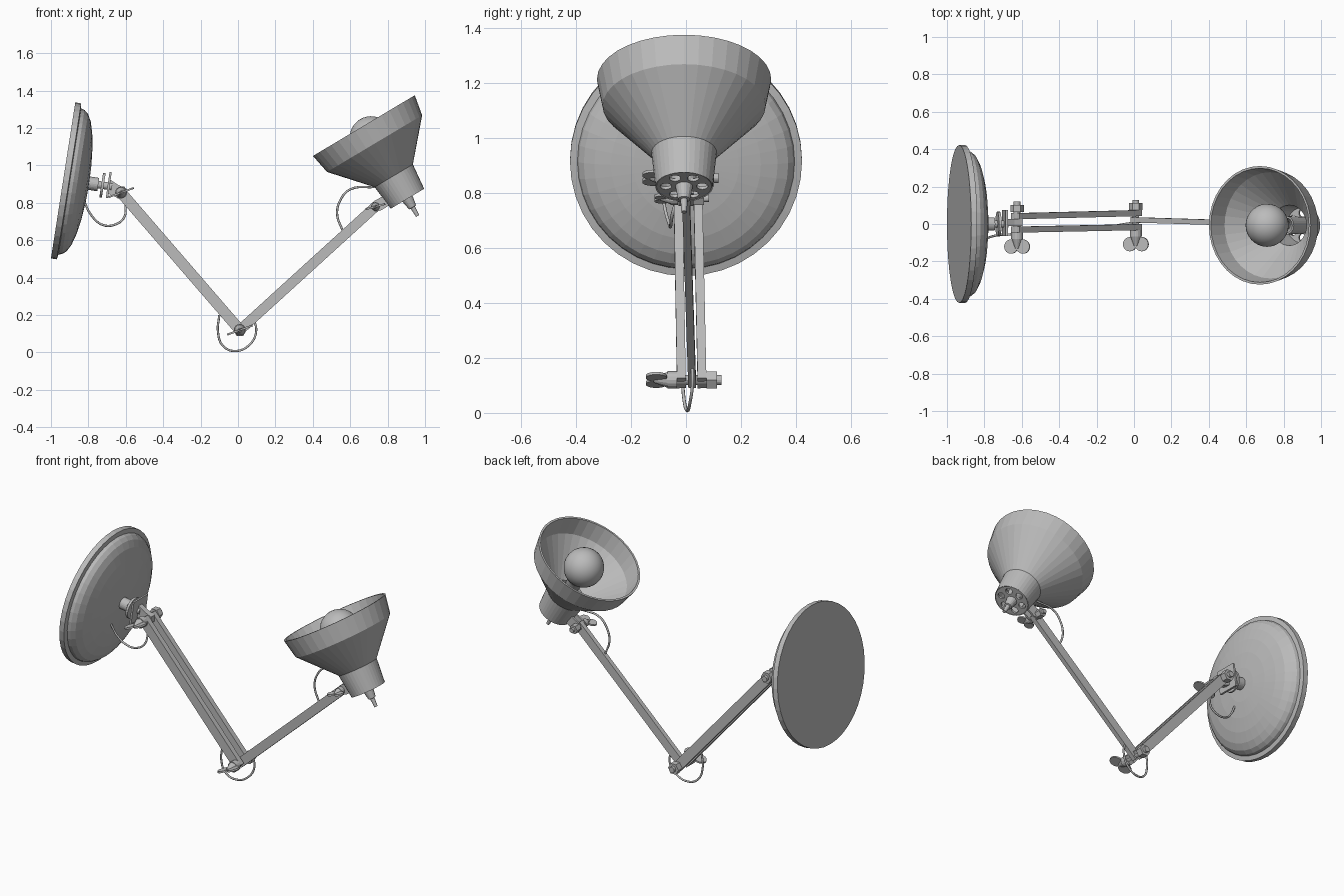
import bpy, bmesh, math
from mathutils import Vector, Matrix

cube = bpy.data.objects.get("Cube")
if cube:
    bpy.data.objects.remove(cube, do_unlink=True)

grey = bpy.data.materials.new("satin_grey")
grey.use_nodes = True
grey.diffuse_color = (0.5, 0.5, 0.5, 1)
grey.node_tree.nodes["Principled BSDF"].inputs["Base Color"].default_value = (0.5, 0.5, 0.5, 1)


def finish(name, bm, smooth=False):
    bmesh.ops.recalc_face_normals(bm, faces=bm.faces)
    for f in bm.faces:
        f.smooth = smooth
    mesh = bpy.data.meshes.new(name)
    bm.to_mesh(mesh)
    bm.free()
    mesh.materials.append(grey)
    obj = bpy.data.objects.new(name, mesh)
    bpy.context.collection.objects.link(obj)
    return obj


def lathe(name, origin, axis, profile, seg=32, smooth=False):
    """Turn (radius, distance) points around an axis; the ends close on the axis."""
    place = Matrix.Translation(origin) @ Vector(axis).to_track_quat('Z', 'Y').to_matrix().to_4x4()
    bm = bmesh.new()
    verts = [bm.verts.new((r, 0, s)) for r, s in profile]
    edges = [bm.edges.new(pair) for pair in zip(verts, verts[1:])]
    bmesh.ops.spin(bm, geom=verts + edges, axis=(0, 0, 1), cent=(0, 0, 0),
                   angle=math.tau, steps=seg, use_merge=False)
    bmesh.ops.remove_doubles(bm, verts=bm.verts, dist=0.0005)
    bm.transform(place)
    return finish(name, bm, smooth)


def rod(name, start, end, r1, r2=None, seg=16):
    start, end = Vector(start), Vector(end)
    d = (end - start).length
    r2 = r1 if r2 is None else r2
    return lathe(name, start, end - start, [(0, 0), (r1, 0), (r2, d), (0, d)], seg)


def bar(name, start, end, width, thick, extra=0.015):
    """Flat bar between two pivots, wide in the xz plane and thin along y."""
    start, end = Vector(start), Vector(end)
    u = (end - start).normalized()
    v = u.cross(Vector((0, 1, 0))).normalized()
    w = u.cross(v)
    m = Matrix((u, v, w)).transposed().to_4x4()
    m.translation = (start + end) / 2
    bm = bmesh.new()
    bmesh.ops.create_cube(bm, size=1)
    bm.transform(m @ Matrix.Diagonal(((end - start).length + 2 * extra, width, thick, 1)))
    return finish(name, bm)


def plate(name, outline, y, thick):
    """Outline in the xz plane, extruded along y."""
    bm = bmesh.new()
    face = bm.faces.new([bm.verts.new((x, y - thick / 2, z)) for x, z in outline])
    ext = bmesh.ops.extrude_face_region(bm, geom=[face])
    bmesh.ops.translate(bm, vec=(0, thick, 0),
                        verts=[v for v in ext["geom"] if isinstance(v, bmesh.types.BMVert)])
    return finish(name, bm)


def cable(name, points, radius=0.006):
    curve = bpy.data.curves.new(name, 'CURVE')
    curve.dimensions = '3D'
    curve.bevel_depth = radius
    curve.bevel_resolution = 2
    curve.use_fill_caps = True
    curve.resolution_u = 6
    spline = curve.splines.new('BEZIER')
    spline.bezier_points.add(len(points) - 1)
    for bp, co in zip(spline.bezier_points, points):
        bp.co = co
        bp.handle_left_type = bp.handle_right_type = 'AUTO'
    curve.materials.append(grey)
    obj = bpy.data.objects.new(name, curve)
    bpy.context.collection.objects.link(obj)


def wing_bolt(name, x, z, front, back, size=1.0, tilt=20):
    """Bolt along y with a hex nut behind and a wing nut in front."""
    def at(y, along=0.0):
        a = math.radians(tilt)
        return Vector((x + along * math.cos(a), y, z + along * math.sin(a)))
    rod(name + "_shaft", at(front), at(back + 0.055), 0.018 * size)
    rod(name + "_hex_nut", at(back), at(back + 0.038), 0.036 * size, seg=6)
    rod(name + "_collar", at(front), at(front - 0.035 * size), 0.032 * size)
    rod(name + "_wing_hub", at(front - 0.03 * size), at(front - 0.085 * size), 0.03 * size, 0.01 * size)
    a = math.radians(tilt)
    normal = Vector((-math.sin(a), 0, math.cos(a)))
    for side, label in ((-1, "right"), (1, "left")):
        c = at(front - 0.075 * size, side * 0.034 * size)
        rod(f"{name}_wing_{label}", c - normal * 0.005, c + normal * 0.005, 0.038 * size, seg=24)


# Wall base: flat back, stepped rim and shallow dome
base_c, base_n = Vector((-0.935, 0, 0.92)), Vector((0.988, 0, -0.154))
dome = [(0.385 * math.cos(t), 0.055 + 0.085 * math.sin(t))
        for t in (math.radians(15 * i) for i in range(1, 7))]
lathe("wall_base", base_c, base_n,
      [(0, 0), (0.422, 0), (0.422, 0.032), (0.395, 0.036), (0.39, 0.055)] + dome, 40)

# Swivel mount between the base and the first pivot
def on_base(t, y=0.0):
    return base_c + base_n * t + Vector((0, y, 0.007))

rod("base_stem", on_base(0.12), on_base(0.19), 0.036, seg=24)
rod("swivel_spindle", on_base(0.18), on_base(0.265), 0.02)
rod("swivel_disc", on_base(0.206), on_base(0.22), 0.066, seg=24)
plate("swivel_plate", [(-0.707, 0.825), (-0.695, 0.825), (-0.675, 0.965), (-0.687, 0.965)], 0.005, 0.14)
plate("swivel_tongue", [(-0.695, 0.85), (-0.63, 0.82), (-0.595, 0.835),
                        (-0.595, 0.875), (-0.64, 0.895), (-0.685, 0.925)], 0.008, 0.035)

# Arms: a pair on the wall side, a single one on the lamp side
A, B, C = (-0.625, 0.855), (0.01, 0.12), (0.735, 0.78)
for label, ya, yb in (("front", -0.03, -0.017), ("back", 0.042, 0.058)):
    bar(f"wall_arm_{label}", (A[0], ya, A[1]), (B[0], yb, B[1]), 0.058, 0.032)
bar("lamp_arm", (B[0], 0.022, B[1]), (C[0], 0.0, C[1]), 0.054, 0.028)

# Pivot bolts
wing_bolt("wall_pivot", *A, -0.046, 0.064)
wing_bolt("elbow_pivot", *B, -0.033, 0.074)
wing_bolt("lamp_pivot", *C, -0.03, 0.028, 0.75, 15)

# Shade: one thin closed shell
shade_o, shade_n = Vector((0.673, -0.007, 1.213)), Vector((0.512, 0, -0.859))
outer = [(0.317, 0), (0.296, 0.112), (0.119, 0.312), (0.104, 0.455)]
inner = [(0.094, 0.445), (0.108, 0.306), (0.284, 0.108), (0.305, 0)]
lathe("shade", shade_o, shade_n, outer + inner + [outer[0]], 36)


def on_shade(s, u=0.0, v=0.0):
    return shade_o + shade_n * s + Vector((0.859, 0, 0.512)) * u + Vector((0, v, 0))


# Perforated end cap
cap = rod("shade_cap", on_shade(0.441), on_shade(0.453), 0.1, seg=36)
cutter_bm = bmesh.new()
turn = shade_n.to_track_quat('Z', 'Y').to_matrix().to_4x4()
for i in range(6):
    a = math.tau * (i + 0.5) / 6
    pos = on_shade(0.447, 0.066 * math.cos(a), 0.066 * math.sin(a))
    bmesh.ops.create_cone(cutter_bm, cap_ends=True, segments=16, radius1=0.021, radius2=0.021,
                          depth=0.06, matrix=Matrix.Translation(pos) @ turn)
cutter = finish("vent_cutter", cutter_bm)
cutter.hide_render = True
cut = cap.modifiers.new("vents", 'BOOLEAN')
cut.operation, cut.object, cut.solver = 'DIFFERENCE', cutter, 'EXACT'
bpy.context.view_layer.update()
cut_mesh = bpy.data.meshes.new_from_object(cap.evaluated_get(bpy.context.evaluated_depsgraph_get()))
cap.modifiers.clear()
cap.data = cut_mesh
bpy.data.objects.remove(cutter, do_unlink=True)

# Cable gland, socket and bulb
lathe("cable_gland", on_shade(0.44), shade_n,
      [(0, 0), (0.034, 0), (0.022, 0.068), (0.013, 0.07), (0.01, 0.122), (0, 0.122)], 16)
rod("bulb_socket", on_shade(0.27), on_shade(0.445), 0.05, 0.045, 24)
ball = [(0.115 * math.sin(t), 0.0755 - 0.115 * math.cos(t))
        for t in (math.radians(10 * i) for i in range(16))]
lathe("bulb", shade_o, shade_n, ball + [(0.045, 0.2), (0.04, 0.29), (0, 0.29)], 32, True)

# Lug joining the lamp pivot to the shade neck
for label, y in (("front", -0.021), ("back", 0.021)):
    plate(f"lamp_lug_{label}", [(0.712, 0.77), (0.735, 0.752), (0.765, 0.76),
                                (0.83, 0.80), (0.80, 0.85), (0.725, 0.808)], y, 0.012)

# Slack cable loops at each joint
cable("wall_cable", [(-0.82, -0.085, 0.80), (-0.785, -0.075, 0.735), (-0.73, -0.06, 0.685),
                     (-0.67, -0.056, 0.68), (-0.61, -0.05, 0.72), (-0.60, -0.03, 0.79)])
cable("elbow_cable", [(-0.10, -0.012, 0.20), (-0.107, -0.012, 0.11), (-0.08, -0.005, 0.035),
                      (-0.015, 0.005, 0.008), (0.06, 0.015, 0.04), (0.097, 0.024, 0.11),
                      (0.085, 0.022, 0.18)])
cable("lamp_cable", [(0.73, 0.0, 0.885), (0.60, 0.0, 0.872), (0.55, 0.0, 0.82),
                     (0.53, 0.0, 0.74), (0.56, 0.0, 0.65)])
